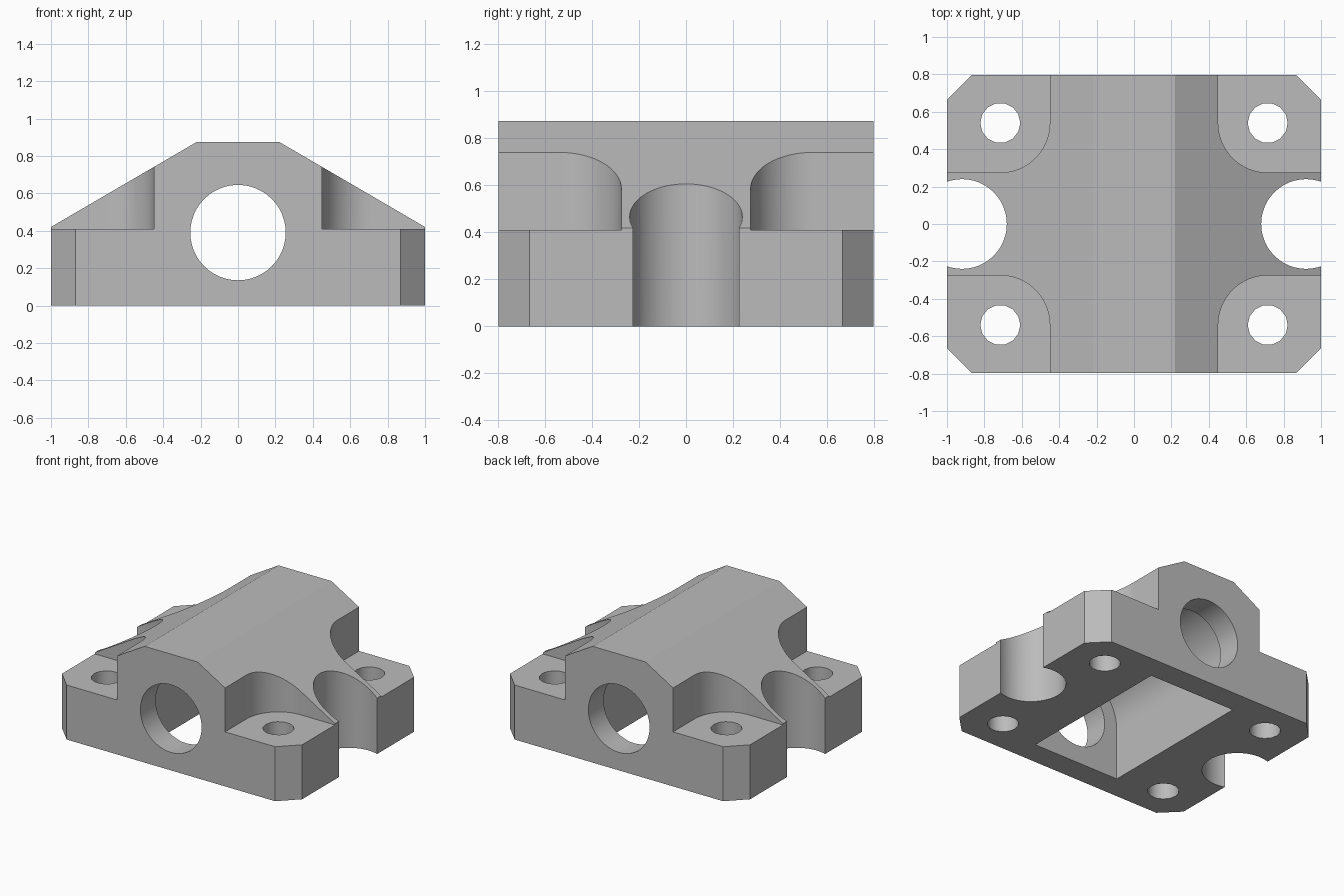
import bpy, bmesh
from math import cos, sin, pi, radians

old = bpy.data.objects.get("Cube")
if old:
    bpy.data.objects.remove(old, do_unlink=True)

grey = bpy.data.materials.new("plain grey")
grey.use_nodes = True
colour = (0.5, 0.5, 0.5, 1)
grey.diffuse_color = colour
grey.node_tree.nodes["Principled BSDF"].inputs["Base Color"].default_value = colour


def arc(cx, cy, r, start, end, n):
    """Points on an arc, both ends included, angles in degrees."""
    angles = [radians(start + (end - start) * i / n) for i in range(n + 1)]
    return [(cx + r * cos(a), cy + r * sin(a)) for a in angles]


def circle(cx, cy, r, n):
    return arc(cx, cy, r, 0, 360, n)[:-1]


def prism(name, outline, low, high, axis="Z"):
    """Extrude an outline along Z, or an x-z outline along Y."""
    bm = bmesh.new()
    place = (lambda u, v, t: (u, v, t)) if axis == "Z" else (lambda u, v, t: (u, t, v))
    face = bm.faces.new([bm.verts.new(place(u, v, low)) for u, v in outline])
    ext = bmesh.ops.extrude_face_region(bm, geom=[face])
    verts = [g for g in ext["geom"] if isinstance(g, bmesh.types.BMVert)]
    bmesh.ops.translate(bm, verts=verts, vec=place(0, 0, high - low))
    bmesh.ops.recalc_face_normals(bm, faces=bm.faces)
    mesh = bpy.data.meshes.new(name)
    bm.to_mesh(mesh)
    bm.free()
    mesh.materials.append(grey)
    obj = bpy.data.objects.new(name, mesh)
    bpy.context.collection.objects.link(obj)
    return obj


def combine(target, tool, operation="DIFFERENCE"):
    """Apply a boolean and discard the tool."""
    tool.hide_render = True
    mod = target.modifiers.new("cut", "BOOLEAN")
    mod.operation, mod.object, mod.solver = operation, tool, "EXACT"
    bpy.context.view_layer.objects.active = target
    bpy.ops.object.modifier_apply(modifier=mod.name)
    bpy.data.objects.remove(tool, do_unlink=True)


DEPTH = 0.797          # half depth
HOLE = (0.715, 0.54)   # screw hole position

# Sloped body with chamfered corners
half = [(1, 0), (1, 0.42), (0.22, 0.875)]
body = prism("bearing_block", half + [(-x, z) for x, z in reversed(half)],
             -DEPTH, DEPTH, "Y")
corner = [(1.1, -0.565), (1.1, 0.565), (0.77, 0.895), (-0.77, 0.895)]
combine(body, prism("footprint", corner + [(-x, -y) for x, y in corner], -0.1, 1), "INTERSECT")

# Rounded steps around the screws, and the screw holes
for sx in (-1, 1):
    for sy in (-1, 1):
        step = arc(*HOLE, 0.265, 180, 270, 16) + [(1.2, 0.275), (1.2, 1), (0.45, 1)]
        combine(body, prism("step_cutter", [(sx * x, sy * y) for x, y in step], 0.41, 1.2))
        combine(body, prism("screw_cutter", circle(sx * HOLE[0], sy * HOLE[1], 0.107, 14), -0.2, 0.6))
    # Round notch in each side
    combine(body, prism("notch_cutter", circle(sx * 0.92, 0, 0.24, 48), -0.2, 1.2))

# Bore from front to back
combine(body, prism("bore_cutter", circle(0, 0.39, 0.255, 48), -1, 1, "Y"))

# Arched pocket open at the bottom
pocket = arc(0, 0.39, 0.363, 0, 180, 32) + [(-0.363, -0.2), (0.363, -0.2)]
combine(body, prism("pocket_cutter", pocket, -0.616, 0.616, "Y"))

bpy.ops.object.select_all(action="DESELECT")
body.select_set(True)
bpy.context.view_layer.objects.active = body
bpy.ops.object.shade_smooth_by_angle(angle=radians(29))
